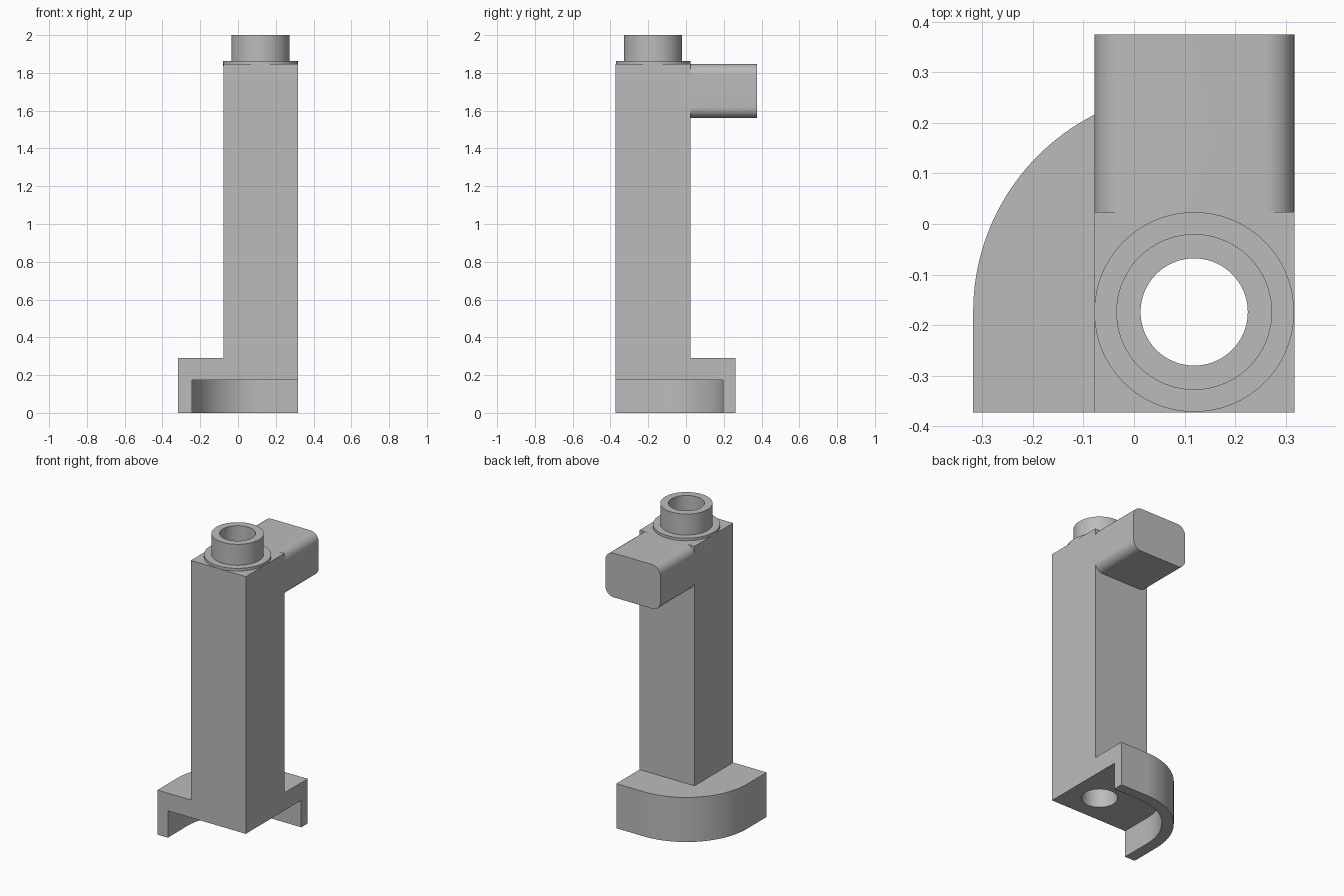
import bpy
import bmesh
from math import cos, sin, pi
from mathutils import Matrix

cube = bpy.data.objects.get("Cube")
if cube:
    bpy.data.objects.remove(cube, do_unlink=True)

grey = bpy.data.materials.new("plain grey")
grey.use_nodes = True
colour = (0.5, 0.5, 0.5, 1)
grey.diffuse_color = colour
grey.node_tree.nodes["Principled BSDF"].inputs["Base Color"].default_value = colour

# Shared dimensions
LEFT, RIGHT = -0.078, 0.317
FRONT, BACK = -0.373, 0.024
CX, CY = 0.119, -0.174
CEILING, FOOT_TOP, COLUMN_TOP = 0.175, 0.29, 1.847


def arc(cx, cy, r, start, end, steps):
    angles = [start + (end - start) * i / steps for i in range(steps + 1)]
    return [(cx + r * cos(a), cy + r * sin(a)) for a in angles]


def extrude(name, outline, low, high, matrix=Matrix()):
    """Closed prism from a 2D outline, extruded between two heights."""
    bm = bmesh.new()
    face = bm.faces.new([bm.verts.new((x, y, low)) for x, y in outline])
    top = bmesh.ops.extrude_face_region(bm, geom=[face])["geom"]
    verts = [v for v in top if isinstance(v, bmesh.types.BMVert)]
    bmesh.ops.translate(bm, verts=verts, vec=(0, 0, high - low))
    bm.transform(matrix)
    bmesh.ops.recalc_face_normals(bm, faces=bm.faces)
    mesh = bpy.data.meshes.new(name)
    bm.to_mesh(mesh)
    bm.free()
    mesh.materials.append(grey)
    obj = bpy.data.objects.new(name, mesh)
    bpy.context.collection.objects.link(obj)
    return obj


def disc(name, radius, low, high):
    return extrude(name, arc(CX, CY, radius, 0, 2 * pi, 96)[:-1], low, high)


def combine(target, tool, operation):
    """Apply a boolean, then discard the tool."""
    tool.hide_render = True
    mod = target.modifiers.new(operation.lower(), "BOOLEAN")
    mod.object, mod.operation, mod.solver = tool, operation, "EXACT"
    bpy.context.view_layer.objects.active = target
    bpy.ops.object.modifier_apply(modifier=mod.name)
    bpy.data.objects.remove(tool, do_unlink=True)


def quarter_outline(cx, cy, r, right, front):
    """Square corner plate with one large rounded corner at back right."""
    return [(right, front), (right, cy + r)] + arc(cx, cy, r, pi / 2, pi, 40) + [(cx - r, front)]


# Foot: rounded corner plate hollowed from below, leaving a curved wall
post = extrude("bracket_post", quarter_outline(CX, CY, 0.437, RIGHT, FRONT), 0, FOOT_TOP)
recess = extrude("recess_cutter", quarter_outline(0.123, -0.17, 0.367, 0.5, -0.5), -0.1, CEILING)
combine(post, recess, "DIFFERENCE")

# Square column
column = extrude("column", [(LEFT, FRONT), (RIGHT, FRONT), (RIGHT, BACK), (LEFT, BACK)],
                 CEILING + 0.05, COLUMN_TOP)
combine(post, column, "UNION")

# Rounded arm, its outline drawn in x and z and extruded towards the back
r, low = 0.058, 1.56
arm_outline = []
for i, (x, z) in enumerate([(RIGHT - r, COLUMN_TOP - r), (LEFT + r, COLUMN_TOP - r),
                            (LEFT + r, low + r), (RIGHT - r, low + r)]):
    arm_outline += arc(x, z, r, i * pi / 2, (i + 1) * pi / 2, 12)
arm = extrude("arm", arm_outline, -0.375, -BACK + 0.02, Matrix.Rotation(pi / 2, 4, "X"))
combine(post, arm, "UNION")

# Collar and nozzle on top, then the bore through everything
combine(post, disc("collar", 0.1975, COLUMN_TOP - 0.01, 1.864), "UNION")
combine(post, disc("nozzle", 0.154, COLUMN_TOP - 0.02, 2), "UNION")
combine(post, disc("bore_cutter", 0.106, -0.1, 2.1), "DIFFERENCE")

bpy.ops.object.select_all(action="DESELECT")
post.select_set(True)
bpy.context.view_layer.objects.active = post
bpy.ops.object.shade_smooth_by_angle()
